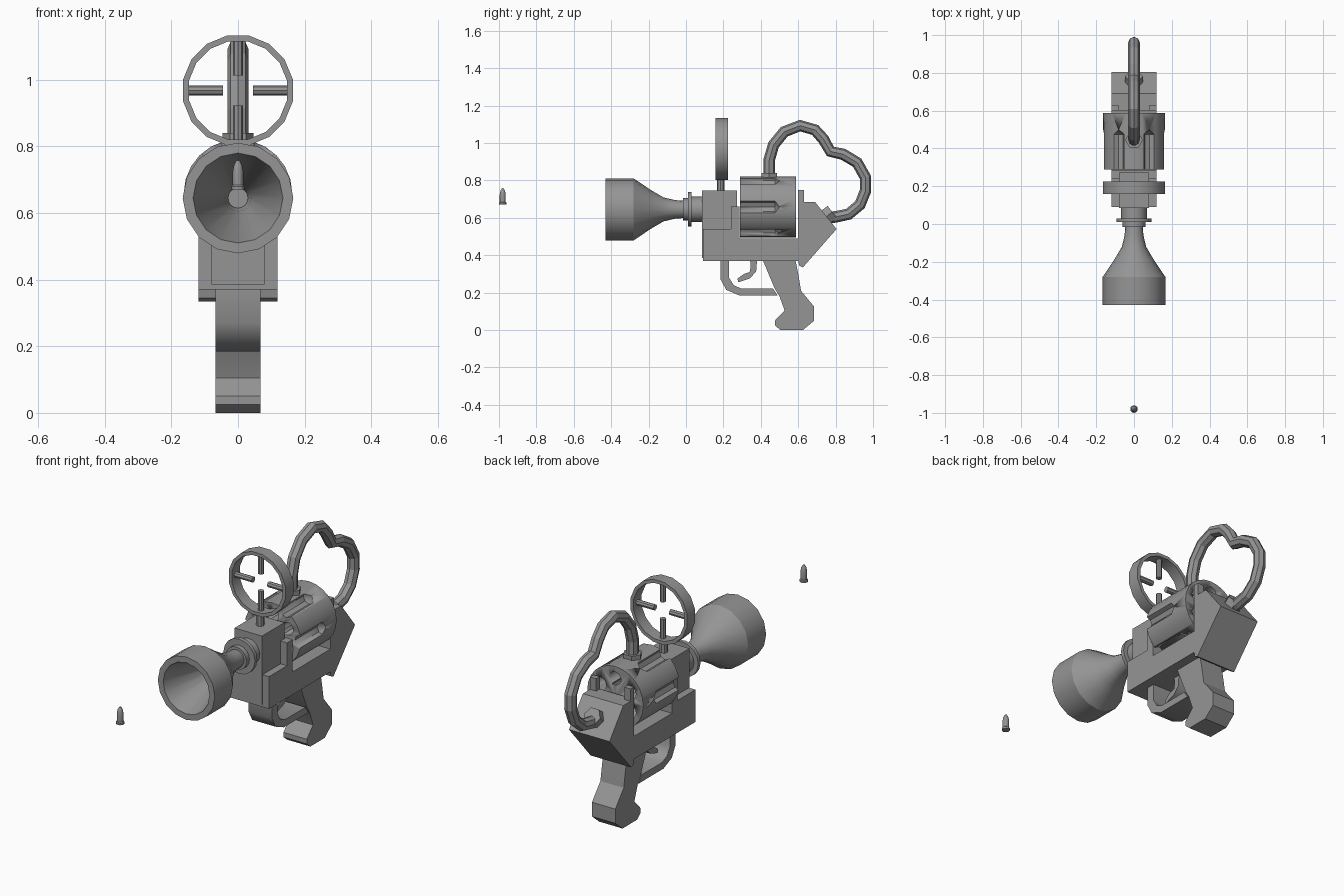
import bpy, bmesh
from math import radians, pi
from mathutils import Matrix, Vector

if "Cube" in bpy.data.objects:
    bpy.data.objects.remove(bpy.data.objects["Cube"])

grey = bpy.data.materials.new("gunmetal_grey")
grey.use_nodes = True
grey.diffuse_color = (0.3, 0.3, 0.3, 1)
grey.node_tree.nodes["Principled BSDF"].inputs["Base Color"].default_value = grey.diffuse_color

AXIS_Z = 0.65  # height of the barrel axis


def finish(name, bm, smooth=30):
    bmesh.ops.remove_doubles(bm, verts=bm.verts, dist=0.0001)
    bmesh.ops.recalc_face_normals(bm, faces=bm.faces)
    me = bpy.data.meshes.new(name)
    bm.to_mesh(me)
    bm.free()
    me.materials.append(grey)
    if smooth:
        me.shade_smooth()
        me.set_sharp_from_angle(angle=radians(smooth))
    ob = bpy.data.objects.new(name, me)
    bpy.context.collection.objects.link(ob)
    return ob


def lathe(name, profile, direction, origin, sides=16, smooth=30, closed=False, turn=0.0):
    """Revolve (distance, radius) pairs about a direction through origin."""
    bm = bmesh.new()
    pts = list(profile) + ([profile[0]] if closed else [])
    vs = [bm.verts.new((r, 0, d)) for d, r in pts]
    es = [bm.edges.new(pair) for pair in zip(vs, vs[1:])]
    bmesh.ops.spin(bm, geom=vs + es, cent=(0, 0, 0), axis=(0, 0, 1),
                   angle=2 * pi, steps=sides, use_merge=False)
    bmesh.ops.remove_doubles(bm, verts=bm.verts, dist=0.0001)
    rot = Vector((0, 0, 1)).rotation_difference(Vector(direction)).to_matrix().to_4x4()
    bm.transform(Matrix.Translation(origin) @ rot @ Matrix.Rotation(turn, 4, "Z"))
    return finish(name, bm, smooth)


def rod(name, start, end, radius, sides=8, turn=0.0):
    a, b = Vector(start), Vector(end)
    n = (b - a).length
    return lathe(name, [(0, 0), (0, radius), (n, radius), (n, 0)], b - a, a, sides, turn=turn)


def slab(name, outline, half, smooth=0):
    """Extrude a (y, z) side outline symmetrically across x."""
    bm = bmesh.new()
    face = bm.faces.new([bm.verts.new((-half, y, z)) for y, z in outline])
    out = bmesh.ops.extrude_face_region(bm, geom=[face])["geom"]
    bmesh.ops.translate(bm, vec=(2 * half, 0, 0),
                        verts=[v for v in out if isinstance(v, bmesh.types.BMVert)])
    return finish(name, bm, smooth)


def box(name, lo, hi):
    bm = bmesh.new()
    bmesh.ops.create_cube(bm, size=1)
    lo, hi = Vector(lo), Vector(hi)
    bm.transform(Matrix.Translation((lo + hi) / 2) @ Matrix.Diagonal((*(hi - lo), 1)))
    return finish(name, bm, 0)


Y = (0, 1, 0)
axis = (0, 0, AXIS_Z - 0.005)

# Flared muzzle with a hollow inside
lathe("muzzle_bell", [(-0.06, 0), (-0.06, 0.03), (-0.13, 0.04), (-0.43, 0.135), (-0.43, 0.166),
                      (-0.28, 0.166), (-0.19, 0.105), (-0.12, 0.064), (-0.06, 0.05),
                      (0, 0.045), (0, 0)], Y, axis)

# Barrel with stepped collars
lathe("barrel", [(-0.015, 0), (-0.015, 0.06), (0.01, 0.06), (0.01, 0.092), (0.03, 0.092),
                 (0.03, 0.068), (0.12, 0.068), (0.12, 0)], Y, axis)

# Frame: low bridge under the cylinder, side posts and rear hump
slab("frame", [(0.09, 0.37), (0.6, 0.37), (0.605, 0.345), (0.625, 0.335), (0.805, 0.54),
               (0.69, 0.685), (0.6, 0.685), (0.6, 0.49), (0.285, 0.49), (0.285, 0.66),
               (0.24, 0.66), (0.24, 0.54), (0.09, 0.54)], 0.118)
box("front_block", (-0.08, 0.085, 0.385), (0.08, 0.272, 0.745))
for side, x in (("right", -0.1), ("left", 0.1)):
    box(side + "_rear_sight_post", (x - 0.018, 0.6, 0.6), (x + 0.018, 0.63, 0.75))

# Revolving cylinder with flutes and chambers
drum_z = 0.658
drum = lathe("revolving_cylinder", [(0.288, 0), (0.288, 0.163), (0.588, 0.163), (0.588, 0)],
             Y, (0, 0, drum_z), 24)


def cut(cutter):
    mod = drum.modifiers.new(cutter.name, "BOOLEAN")
    mod.operation, mod.solver, mod.object = "DIFFERENCE", "EXACT", cutter
    cutter.hide_render = True
    cutter.hide_viewport = True
    cutter.display_type = "WIRE"


for i in range(6):
    spin = Matrix.Rotation(i * pi / 3, 3, "Y")
    hub = Vector((0, 0, drum_z))
    cut(lathe("flute_cutter", [(0.2, 0), (0.2, 0.034), (0.475, 0.034), (0.5, 0)], Y,
              hub + spin @ Vector((0.162, 0, 0)), 8))
    cut(rod("chamber_cutter", hub + spin @ Vector((0, 0.2, 0.1)),
            hub + spin @ Vector((0, 0.7, 0.1)), 0.034, 12))

# Grip, trigger guard and trigger
slab("grip", [(0.41, 0.375), (0.585, 0.375), (0.6, 0.3), (0.615, 0.21), (0.685, 0.125),
              (0.685, 0.05), (0.625, 0), (0.505, 0), (0.475, 0.025), (0.475, 0.05),
              (0.527, 0.105), (0.5, 0.18), (0.475, 0.22)], 0.068, 30)
slab("trigger_guard", [(0.185, 0.375), (0.185, 0.27), (0.215, 0.215), (0.285, 0.185),
                       (0.49, 0.185), (0.465, 0.222), (0.295, 0.222), (0.255, 0.24),
                       (0.23, 0.28), (0.23, 0.375)], 0.068, 40)
slab("trigger", [(0.343, 0.375), (0.38, 0.375), (0.375, 0.312), (0.34, 0.275), (0.28, 0.255),
                 (0.275, 0.275), (0.31, 0.3), (0.34, 0.31), (0.345, 0.335)], 0.03, 40)

# Ring sight with four crosshair bars on a stem
sight = Vector((0, 0.192, 0.968))
lathe("sight_ring", [(-0.033, 0.15), (-0.033, 0.168), (0.033, 0.168), (0.033, 0.15)],
      Y, sight, 16, closed=True, turn=pi / 16)
for i, name in enumerate(("top", "left", "bottom", "right")):
    d = Matrix.Rotation(i * pi / 2, 3, "Y") @ Vector((0, 0, 1))
    rod(name + "_crosshair", sight + d * 0.045, sight + d * 0.155, 0.015)
rod("sight_stem", (0, 0.185, 0.73), (0, 0.185, 0.82), 0.02)

# Heart-shaped hose from the cylinder to the rear of the frame
path = [(0.445, 0.78), (0.445, 0.91), (0.468, 0.99), (0.525, 1.06), (0.61, 1.093), (0.69, 1.07),
        (0.735, 1.02), (0.772, 0.955), (0.84, 0.94), (0.915, 0.895), (0.96, 0.815),
        (0.96, 0.745), (0.93, 0.67), (0.87, 0.62), (0.8, 0.605), (0.74, 0.6)]
curve = bpy.data.curves.new("heart_hose", "CURVE")
curve.dimensions = "3D"
curve.bevel_depth = 0.031
curve.bevel_resolution = 2
curve.use_fill_caps = True
spline = curve.splines.new("POLY")
spline.points.add(len(path) - 1)
for p, (y, z) in zip(spline.points, path):
    p.co = (0, y, z, 1)
spline.use_smooth = False
curve.materials.append(grey)
bpy.context.collection.objects.link(bpy.data.objects.new("heart_hose", curve))
rod("front_hose_nut", (0, 0.445, 0.8), (0, 0.445, 0.84), 0.047, 6)
rod("rear_hose_nut", (0, 0.735, 0.595), (0, 0.782, 0.632), 0.047, 6)

# Loose round floating ahead of the muzzle
lathe("loose_round", [(0, 0), (0, 0.02), (0.01, 0.02), (0.014, 0.016), (0.055, 0.016),
                      (0.075, 0.012), (0.087, 0.005), (0.089, 0)], (0, 0, 1), (0, -0.98, 0.67), 12)
